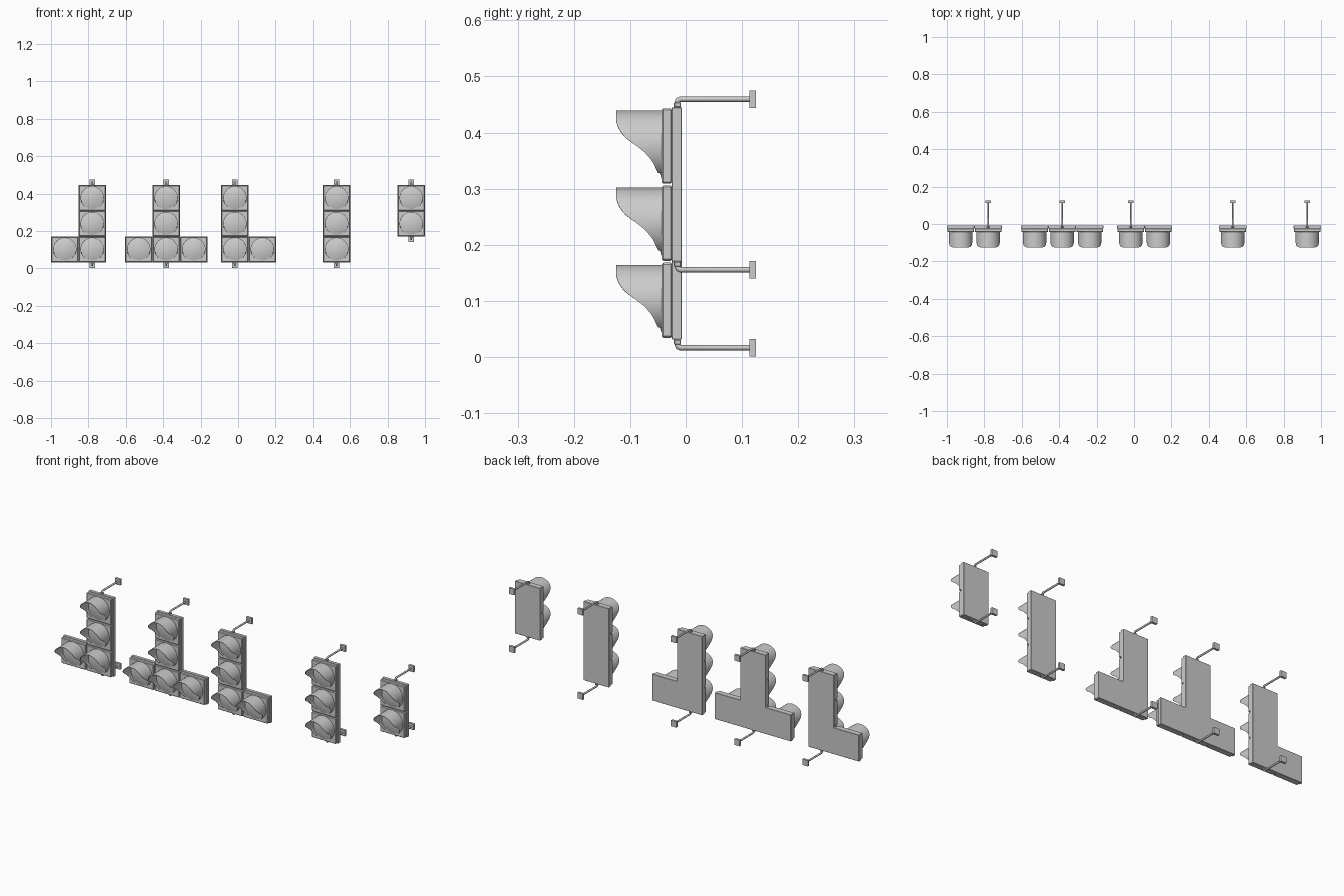
import bpy, bmesh, math

if "Cube" in bpy.data.objects:
    bpy.data.objects.remove(bpy.data.objects["Cube"])

H = 0.0735                      # half width of one signal section
ROWS = [0.101, 0.2385, 0.376]   # section centre heights
Z_TOP = 0.445


def finish(name, bm, smooth=None):
    bmesh.ops.recalc_face_normals(bm, faces=bm.faces)
    me = bpy.data.meshes.new(name)
    bm.to_mesh(me)
    bm.free()
    ob = bpy.data.objects.new(name, me)
    bpy.context.collection.objects.link(ob)
    if smooth:
        bpy.ops.object.select_all(action='DESELECT')
        ob.select_set(True)
        bpy.context.view_layer.objects.active = ob
        bpy.ops.object.shade_smooth_by_angle(angle=math.radians(smooth))
    return ob


def bevel(ob, width, segments=1):
    m = ob.modifiers.new("bevel", 'BEVEL')
    m.width, m.segments = width, segments


def box(name, lo, hi, bev=0):
    bm = bmesh.new()
    bmesh.ops.create_cube(bm, size=1)
    for v in bm.verts:
        v.co = [(a + b) / 2 + c * (b - a) for a, b, c in zip(lo, hi, v.co)]
    ob = finish(name, bm)
    if bev:
        bevel(ob, bev)
    return ob


def back_plate(x, z0, arms):
    # one-piece column / L / T outline, extruded in depth
    zm = 0.170
    pts = [(x + H, Z_TOP), (x - H, Z_TOP)]
    if -1 in arms:
        pts += [(x - H, zm), (x - 3 * H, zm), (x - 3 * H, z0)]
    else:
        pts += [(x - H, z0)]
    if 1 in arms:
        pts += [(x + 3 * H, z0), (x + 3 * H, zm), (x + H, zm)]
    else:
        pts += [(x + H, z0)]
    bm = bmesh.new()
    f = bm.faces.new([bm.verts.new((px, -0.007, pz)) for px, pz in pts])
    ext = bmesh.ops.extrude_face_region(bm, geom=[f])['geom']
    back = [v for v in ext if isinstance(v, bmesh.types.BMVert)]
    bmesh.ops.translate(bm, verts=back, vec=(0, -0.018, 0))
    bevel(finish("back_plate", bm), 0.0012)


# visor front edge: height relative to centre -> y
EDGE = [(-0.049, -0.050), (-0.044, -0.053), (-0.032, -0.058), (-0.022, -0.065),
        (-0.012, -0.074), (0.0, -0.089), (0.012, -0.106), (0.022, -0.115),
        (0.034, -0.122), (0.046, -0.125), (0.063, -0.125)]


def edge_y(z):
    for (z0, y0), (z1, y1) in zip(EDGE, EDGE[1:]):
        if z <= z1:
            return y0 + (y1 - y0) * max(0, (z - z0) / (z1 - z0))
    return EDGE[-1][1]


def visor(x, z):
    R, n, amax = 0.0625, 48, math.radians(142)
    bm = bmesh.new()
    cols = []
    for i in range(n + 1):
        a = amax * (2 * i / n - 1)
        s, c = math.sin(a), math.cos(a)
        loops = []
        for r in (R, R - 0.002):
            loops.append([bm.verts.new((x + r * s, y, z + r * c))
                          for y in (-0.042, edge_y(R * c))])
        (a0, a1), (b0, b1) = loops
        cols.append([a0, a1, b1, b0])
    for p, q in zip(cols, cols[1:]):
        for k in range(4):
            m = (k + 1) % 4
            bm.faces.new((p[k], p[m], q[m], q[k]))
    bm.faces.new(cols[0])
    bm.faces.new(cols[-1])
    finish("visor", bm, 40)


def lens(x, z):
    # shallow convex cap
    R, d, seg, rings = 0.060, 0.010, 40, 5
    bm = bmesh.new()
    tip = bm.verts.new((x, -0.043 - d, z))
    prev = None
    for k in range(1, rings + 1):
        t = k / rings
        ring = [bm.verts.new((x + R * t * math.cos(2 * math.pi * i / seg),
                              -0.0425 - d * (1 - t * t),
                              z + R * t * math.sin(2 * math.pi * i / seg)))
                for i in range(seg)]
        for i in range(seg):
            j = (i + 1) % seg
            if prev:
                bm.faces.new((prev[i], ring[i], ring[j], prev[j]))
            else:
                bm.faces.new((tip, ring[i], ring[j]))
        prev = ring
    bm.faces.new(prev)
    finish("lens", bm, 40)


def section(x, z):
    box("lamp_housing", (x - 0.0715, -0.043, z - 0.067), (x + 0.0715, -0.024, z + 0.067), 0.003)
    lens(x, z)
    visor(x, z + 0.0008)


def bracket(x, z_edge, side):
    # side: +1 above the plate, -1 below
    z = z_edge + side * 0.0145
    cu = bpy.data.curves.new("bracket_arm", 'CURVE')
    cu.dimensions = '3D'
    cu.bevel_depth, cu.bevel_resolution, cu.use_fill_caps = 0.0048, 2, True
    sp = cu.splines.new('POLY')
    path = [(-0.015, z_edge - side * 0.003), (-0.015, z - side * 0.005),
            (-0.0135, z - side * 0.0015), (-0.010, z), (0.115, z)]
    sp.points.add(len(path) - 1)
    for p, (y, pz) in zip(sp.points, path):
        p.co = (x, y, pz, 1)
    bpy.context.collection.objects.link(bpy.data.objects.new("bracket_arm", cu))
    # elbow collar and wall plate
    box("bracket_collar", (x - 0.0065, -0.0215, min(z_edge, z_edge + side * 0.009)),
        (x + 0.0065, -0.0085, max(z_edge, z_edge + side * 0.009)), 0.0015)
    box("wall_plate", (x - 0.0155, 0.113, z - 0.0155), (x + 0.0155, 0.125, z + 0.0155))


# column x, number of stacked sections, side arms at the bottom row
SIGNALS = [(-0.7795, 3, (-1,)), (-0.384, 3, (-1, 1)), (-0.017, 3, (1,)),
           (0.528, 3, ()), (0.9265, 2, ())]

for x, count, arms in SIGNALS:
    z0 = 0.031 if count == 3 else 0.170
    back_plate(x, z0, arms)
    for z in ROWS[3 - count:]:
        section(x, z)
    for s in arms:
        section(x + s * 2 * H, ROWS[0])
    bracket(x, Z_TOP, 1)
    bracket(x, z0, -1)
